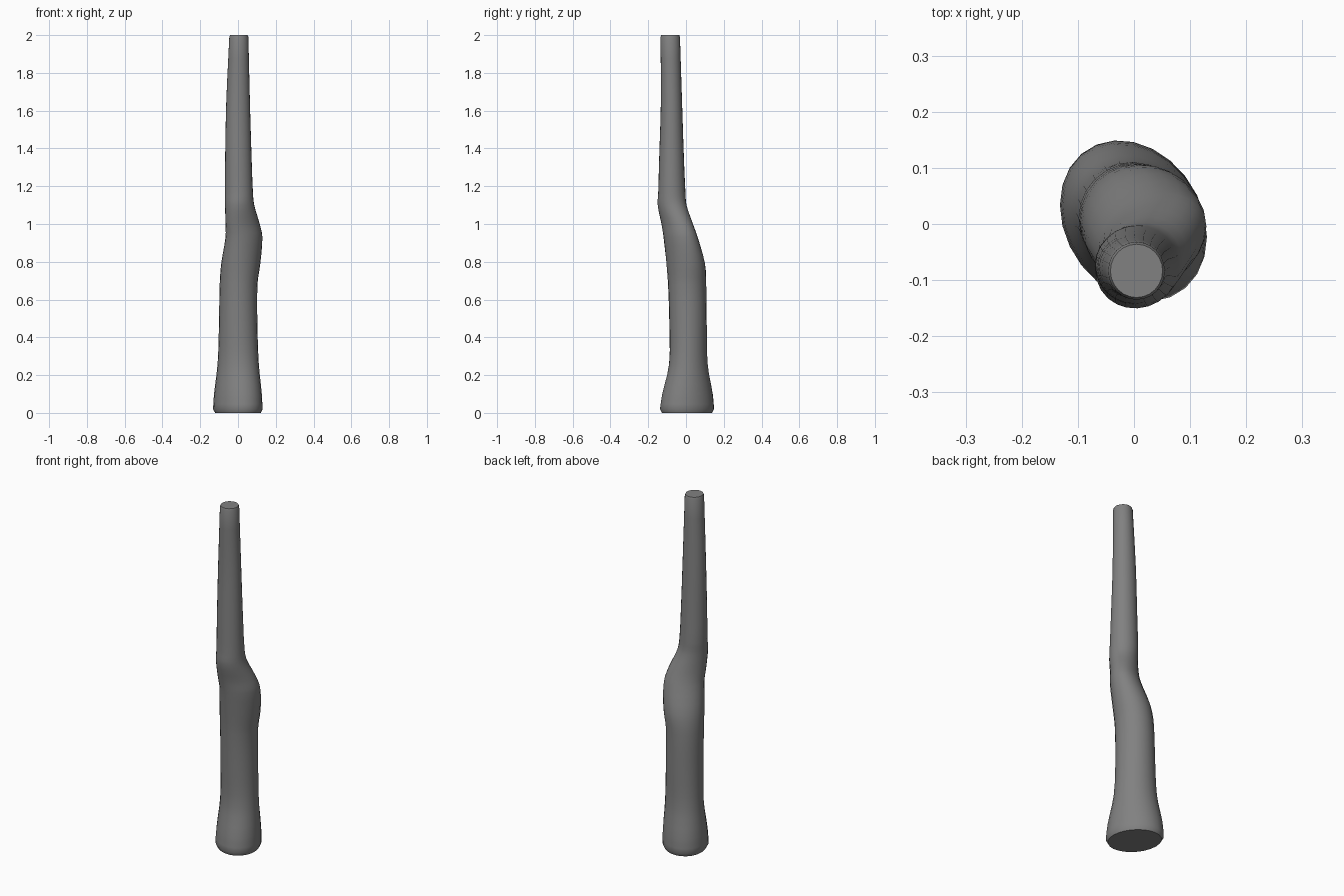
import bpy, bmesh
from math import cos, sin, pi

if "Cube" in bpy.data.objects:
    bpy.data.objects.remove(bpy.data.objects["Cube"])

SIDES = 24
STEPS = 3

# Trunk profile: z, x min, x max, y min, y max, skew of the cross-section
PROFILE = [
    (0.00, -0.121, 0.121, -0.128, 0.138, -0.20),
    (0.02, -0.132, 0.130, -0.138, 0.149, -0.20),
    (0.10, -0.127, 0.126, -0.126, 0.142, -0.18),
    (0.26, -0.108, 0.110, -0.090, 0.115, -0.10),
    (0.46, -0.101, 0.103, -0.088, 0.110, -0.04),
    (0.68, -0.097, 0.103, -0.095, 0.107, 0.0),
    (0.79, -0.089, 0.118, -0.104, 0.101, 0.10),
    (0.93, -0.066, 0.129, -0.119, 0.062, 0.27),
    (1.00, -0.066, 0.115, -0.130, 0.037, 0.30),
    (1.10, -0.069, 0.086, -0.150, 0.003, 0.10),
    (1.17, -0.070, 0.079, -0.147, -0.003, 0.0),
    (1.35, -0.068, 0.072, -0.142, -0.011, 0.0),
    (1.65, -0.062, 0.063, -0.133, -0.021, 0.0),
    (1.99, -0.046, 0.055, -0.135, -0.032, 0.0),
    (2.00, -0.042, 0.051, -0.131, -0.036, 0.0),
]


def smooth_rows(rows):
    """Blend between profile rows with slopes taken from their neighbours."""
    out = []
    for i in range(len(rows) - 1):
        a, b = rows[i], rows[i + 1]
        p, n = rows[max(i - 1, 0)], rows[min(i + 2, len(rows) - 1)]
        h = b[0] - a[0]
        count = STEPS if h > 0.05 else 1
        for s in range(count):
            t = s / count
            row = [a[0] + h * t]
            for k in range(1, 6):
                m0 = (b[k] - p[k]) / (b[0] - p[0]) * h
                m1 = (n[k] - a[k]) / (n[0] - a[0]) * h
                # Keep the rounded rims from bending the sides
                if a[0] - p[0] < 0.05:
                    m0 = b[k] - a[k]
                if n[0] - b[0] < 0.05:
                    m1 = b[k] - a[k]
                row.append((2*t**3 - 3*t*t + 1) * a[k] + (t**3 - 2*t*t + t) * m0
                           + (3*t*t - 2*t**3) * b[k] + (t**3 - t*t) * m1)
            out.append(row)
    out.append(rows[-1])
    return out


# Loft the rings into a closed trunk
bm = bmesh.new()
rings = []
for z, x0, x1, y0, y1, skew in smooth_rows(PROFILE):
    ring = []
    for i in range(SIDES):
        t = 2 * pi * i / SIDES
        x = (x0 + x1) / 2 + (x1 - x0) / 2 * cos(t)
        y = (y0 + y1) / 2 + (y1 - y0) / 2 * sin(t + skew)
        ring.append(bm.verts.new((x, y, z)))
    rings.append(ring)
for lower, upper in zip(rings, rings[1:]):
    for i in range(SIDES):
        j = (i + 1) % SIDES
        bm.faces.new((lower[i], lower[j], upper[j], upper[i]))
bm.faces.new(rings[0][::-1])
bm.faces.new(rings[-1])

mesh = bpy.data.meshes.new("trunk")
bm.to_mesh(mesh)
bm.free()
trunk = bpy.data.objects.new("trunk", mesh)
bpy.context.collection.objects.link(trunk)
bpy.context.view_layer.objects.active = trunk
trunk.select_set(True)
bpy.ops.object.shade_smooth_by_angle(angle=pi / 5)

# Dark grey bark
bark = bpy.data.materials.new("dark_bark")
bark.diffuse_color = (0.22, 0.22, 0.22, 1)
bark.use_nodes = True
bark.node_tree.nodes["Principled BSDF"].inputs["Base Color"].default_value = bark.diffuse_color
mesh.materials.append(bark)
